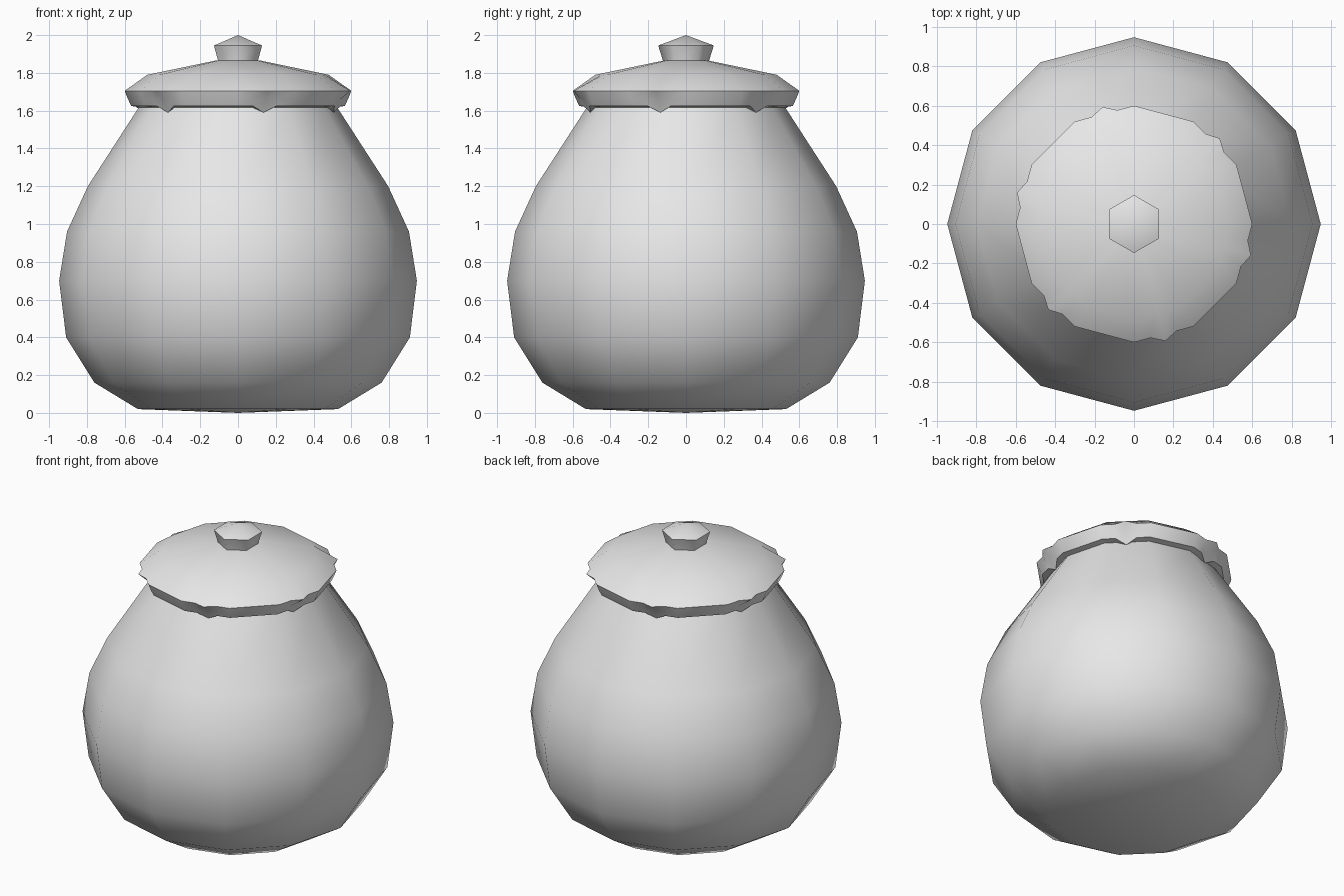
import bpy, bmesh
from math import sin, cos, tau, radians

cube = bpy.data.objects.get("Cube")
if cube:
    bpy.data.objects.remove(cube, do_unlink=True)

clay = bpy.data.materials.new("pale_grey_clay")
clay.use_nodes = True
clay.diffuse_color = (0.8, 0.8, 0.8, 1)
clay.node_tree.nodes["Principled BSDF"].inputs["Base Color"].default_value = (0.8, 0.8, 0.8, 1)


def polygon(sides, start=0.0):
    """Unit columns of a regular polygon: x, y, spur flag."""
    return [(cos(start + tau * i / sides), sin(start + tau * i / sides), 0)
            for i in range(sides)]


def loft(name, columns, rings, angle):
    """Stack scaled copies of the columns; each ring is r, z, spur scale, spur lift."""
    bm = bmesh.new()
    loops = []
    for r, z, scale, lift in rings:
        loop = []
        for x, y, spur in columns:
            k = r * (scale if spur else 1)
            loop.append(bm.verts.new((x * k, y * k, z + (lift if spur else 0))))
        loops.append(loop)
    n = len(columns)
    for low, high in zip(loops, loops[1:]):
        for i in range(n):
            j = (i + 1) % n
            bm.faces.new((low[i], low[j], high[j], high[i]))
    # collapse the poles
    bmesh.ops.remove_doubles(bm, verts=bm.verts, dist=0.0005)
    bmesh.ops.recalc_face_normals(bm, faces=bm.faces)
    mesh = bpy.data.meshes.new(name)
    bm.to_mesh(mesh)
    bm.free()
    mesh.materials.append(clay)
    obj = bpy.data.objects.new(name, mesh)
    bpy.context.collection.objects.link(obj)
    bpy.ops.object.select_all(action='DESELECT')
    obj.select_set(True)
    bpy.context.view_layer.objects.active = obj
    bpy.ops.object.shade_smooth_by_angle(angle=radians(angle))
    return obj


def plain(profile):
    return [(r, z, 1, 0) for r, z in profile]


# Twelve-sided pot belly
twelve = polygon(12)
loft("jar_body", twelve, plain([
    (0, 0), (0.53, 0.02), (0.76, 0.16), (0.91, 0.40), (0.947, 0.70),
    (0.905, 0.96), (0.795, 1.20), (0.53, 1.61), (0.50, 1.66)]), 50)

# Lid outline: a small spur in the middle of every second edge
lid_columns = []
for i, (x, y, _) in enumerate(twelve):
    lid_columns.append((x, y, 0))
    if i % 2:
        nx, ny, _ = twelve[(i + 1) % 12]
        for t, spur in ((0.28, 0), (0.5, 1), (0.72, 0)):
            lid_columns.append((x + (nx - x) * t, y + (ny - y) * t, spur))

loft("lid", lid_columns, [
    (0.48, 1.61, 1, 0), (0.565, 1.625, 0.96, -0.035), (0.582, 1.66, 1, 0),
    (0.60, 1.705, 1.06, 0), (0.48, 1.79, 1, 0), (0.12, 1.865, 1, 0),
    (0, 1.865, 1, 0)], 50)

# Six-sided knob
loft("lid_knob", polygon(6, tau / 4), plain([
    (0.12, 1.85), (0.122, 1.865), (0.147, 1.945), (0, 2.0)]), 65)
